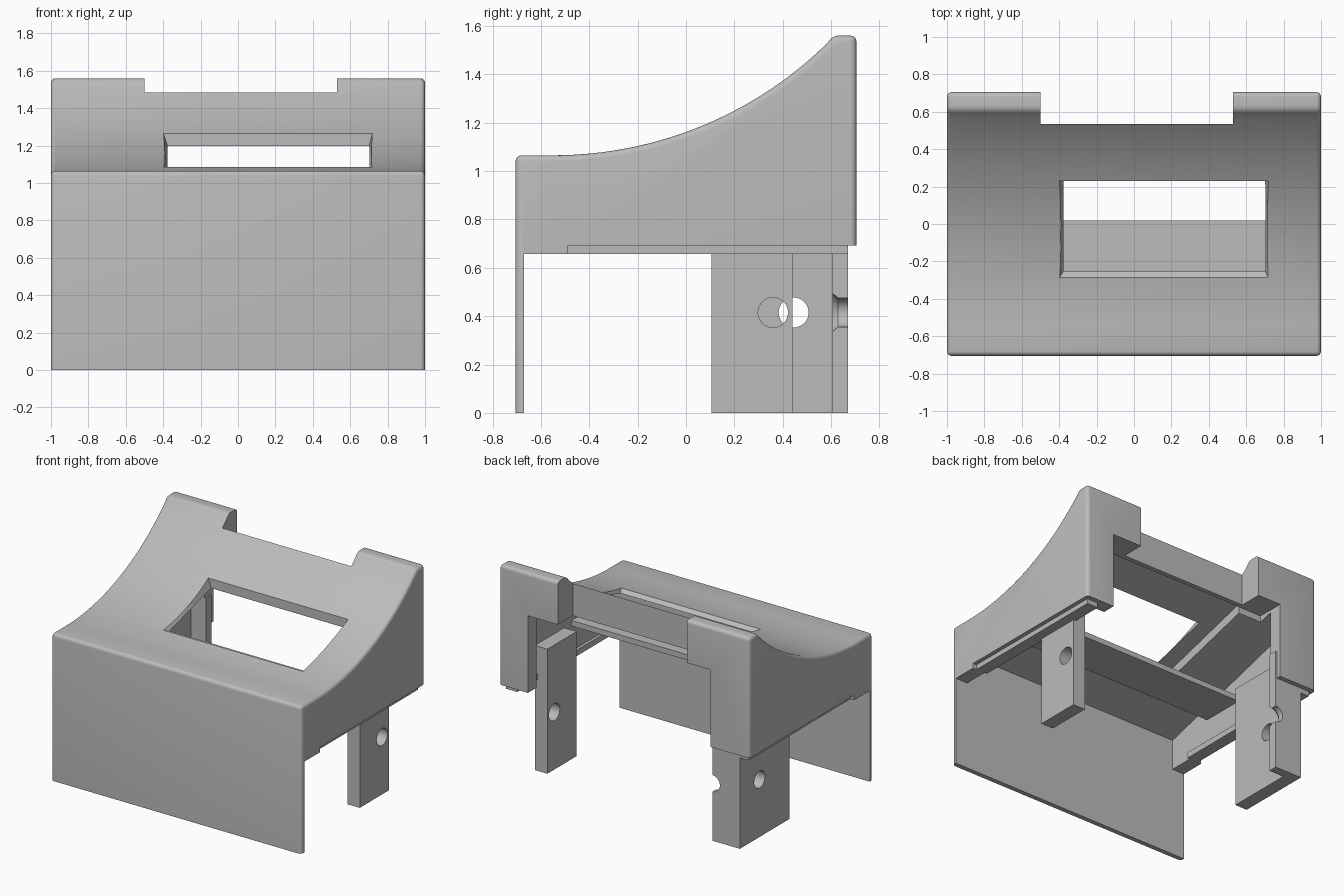
import bpy, bmesh, math
from mathutils import Matrix, Vector

if "Cube" in bpy.data.objects:
    bpy.data.objects.remove(bpy.data.objects["Cube"])

grey = bpy.data.materials.new("plain_grey")
grey.use_nodes = True
COLOUR = (0.5, 0.5, 0.5, 1)
grey.diffuse_color = COLOUR
grey.node_tree.nodes["Principled BSDF"].inputs["Base Color"].default_value = COLOUR


def make(name, bm):
    bmesh.ops.recalc_face_normals(bm, faces=bm.faces)
    mesh = bpy.data.meshes.new(name)
    bm.to_mesh(mesh)
    bm.free()
    mesh.materials.append(grey)
    obj = bpy.data.objects.new(name, mesh)
    bpy.context.collection.objects.link(obj)
    return obj


def prism(name, profile, x0, x1, bevel=0):
    """Extrude a (y, z) outline along x, rounding all sharp edges but the lowest."""
    bm = bmesh.new()
    face = bm.faces.new([bm.verts.new((x0, y, z)) for y, z in profile])
    side = bmesh.ops.extrude_face_region(bm, geom=[face])["geom"]
    bmesh.ops.translate(bm, vec=(x1 - x0, 0, 0),
                        verts=[v for v in side if isinstance(v, bmesh.types.BMVert)])
    bmesh.ops.recalc_face_normals(bm, faces=bm.faces)
    if bevel:
        sharp = [e for e in bm.edges if e.calc_face_angle() > math.radians(30)
                 and max(v.co.z for v in e.verts) > 0.1]
        bmesh.ops.bevel(bm, geom=sharp, offset=bevel, segments=4, profile=0.5,
                        affect='EDGES', clamp_overlap=True)
    return make(name, bm)


def box(name, x, y, z):
    return prism(name, [(y[0], z[0]), (y[1], z[0]), (y[1], z[1]), (y[0], z[1])], *x)


def cone(name, centre, r1, r2, depth, axis):
    bm = bmesh.new()
    turn = Vector((0, 0, 1)).rotation_difference(Vector(axis)).to_matrix().to_4x4()
    bmesh.ops.create_cone(bm, cap_ends=True, segments=32, radius1=r1, radius2=r2,
                          depth=depth, matrix=Matrix.Translation(centre) @ turn)
    return make(name, bm)


def combine(obj, other, operation='DIFFERENCE'):
    other.hide_render = True
    mod = obj.modifiers.new("cut", 'BOOLEAN')
    mod.operation, mod.solver, mod.object = operation, 'EXACT', other
    bpy.context.view_layer.objects.active = obj
    bpy.ops.object.modifier_apply(modifier=mod.name)
    bpy.data.objects.remove(other)


def smooth(obj):
    bpy.ops.object.select_all(action='DESELECT')
    obj.select_set(True)
    bpy.context.view_layer.objects.active = obj
    bpy.ops.object.shade_smooth_by_angle(angle=math.radians(25))


def roof(y):
    """Height of the sloping underside of the top."""
    return 1.065 + 0.275 * y


# Housing: concave sweep from the low front to the tall back
RADIUS, START, END = 1.618, -0.55, 0.61
sweep = math.asin((END - START) / RADIUS)
outline = [(-0.705, 0), (0.705, 0), (0.705, 1.56), (END, 1.56)]
for i in range(31, -1, -1):
    a = sweep * i / 32
    outline.append((START + RADIUS * math.sin(a), 1.065 + RADIUS * (1 - math.cos(a))))
outline.append((-0.705, 1.065))
housing = prism("housing", outline, -1, 1, bevel=0.025)

# Space below the side walls, leaving the front panel
combine(housing, prism("under_cut", [(-0.67, -0.1), (0.9, -0.1), (0.9, 0.693),
                                     (-0.49, 0.693), (-0.49, 0.657), (-0.67, 0.657)],
                       -1.2, 1.2))
# Interior under a sloping ceiling
combine(housing, prism("cavity", [(-0.67, 0.5), (0.605, 0.5), (0.605, roof(0.605)),
                                  (-0.67, roof(-0.67))], -0.9, 0.9))
# Recess around the window
combine(housing, prism("recess", [(-0.33, 0.9), (0.5, 0.9), (0.5, roof(0.5) + 0.07),
                                  (-0.33, roof(-0.33) + 0.07)], -0.5, 0.82))
# Back opening and the notch above it
combine(housing, box("back_opening", (-0.69, 0.77), (0.5, 0.9), (0.5, 1.25)))
combine(housing, box("top_notch", (-0.5, 0.53), (0.535, 0.9), (1.1, 1.8)))

# Tapered window through the top
bm = bmesh.new()
low = [(x, y, roof(y) + 0.065) for x, y in
       ((-0.375, -0.25), (0.7, -0.25), (0.7, 0.23), (-0.375, 0.23))]
rim = [(-0.4, -0.29, 1.09), (0.72, -0.29, 1.09), (0.72, 0.23, 1.27), (-0.4, 0.23, 1.27)]
high = [Vector(a).lerp(Vector(b), 1.2) for a, b in zip(low, rim)]
for p in low + high:
    bm.verts.new(p)
bmesh.ops.convex_hull(bm, input=bm.verts)
combine(housing, make("window_cut", bm))
smooth(housing)

# Lips under both side walls
for side, name in ((1, "left_lip"), (-1, "right_lip")):
    box(name, sorted((side * 0.88, side * 0.97)), (-0.49, 0.67), (0.657, 0.70))

# Inner shelf behind the front panel
box("inner_shelf", (-0.91, 0.91), (-0.31, 0.02), (0.88, 0.92))

# Narrow left leg with a side hole
left_leg = box("left_leg", (0.8, 0.9), (0.105, 0.44), (0, 0.9))
combine(left_leg, cone("hole", (0.85, 0.36, 0.415), 0.062, 0.062, 0.5, (1, 0, 0)))
smooth(left_leg)

# Wide right leg with a back flange, a side hole and a countersunk edge hole
right_leg = box("right_leg", (-0.9, -0.8), (0.105, 0.67), (0, 0.9))
combine(right_leg, box("flange", (-0.85, -0.68), (0.605, 0.67), (0, 0.9)), 'UNION')
combine(right_leg, cone("hole", (-0.85, 0.445, 0.415), 0.062, 0.062, 0.3, (1, 0, 0)))
combine(right_leg, cone("hole", (-0.68, 0.64, 0.415), 0.06, 0.06, 0.2, (0, 1, 0)))
combine(right_leg, cone("sink", (-0.68, 0.614, 0.415), 0.085, 0.06, 0.03, (0, 1, 0)))
smooth(right_leg)
